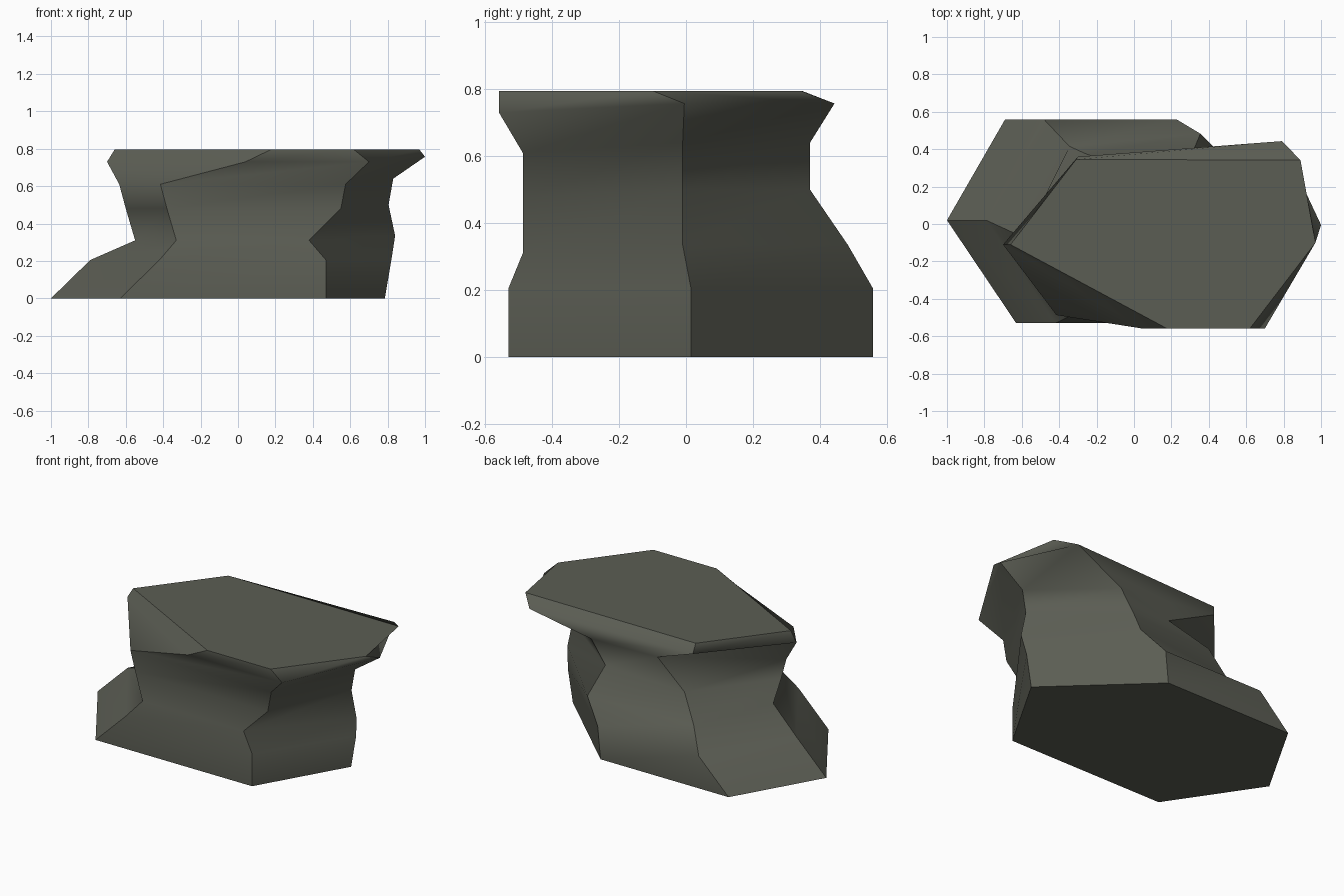
import bpy
import bmesh

if "Cube" in bpy.data.objects:
    bpy.data.objects.remove(bpy.data.objects["Cube"])

# Faceted boulder: six corner columns lofted through seven levels
LOW = (0, 0.205, 0.31, 0.48, 0.61, 0.73, 0.795)      # heights of the front and left corners
HIGH = (0, 0.205, 0.335, 0.50, 0.64, 0.757, 0.795)   # heights of the tilted right corners

# (x, y) of each corner, from the ground up
left = [(-1, .02), (-.79, .02), (-.55, -.09), (-.60, -.10), (-.635, -.10), (-.70, -.11), (-.66, -.11)]
front_left = [(-.63, -.53), (-.42, -.53), (-.33, -.487), (-.38, -.487), (-.415, -.487), (.04, -.558), (.175, -.558)]
front_right = [(.47, -.53), (.47, -.53), (.38, -.487), (.55, -.487), (.575, -.487), (.70, -.558), (.62, -.558)]
right = [(.785, .015), (.82, .015), (.84, -.01), (.805, -.01), (.83, -.01), (1, -.005), (.97, -.10)]
back_right = [(.21, .558), (.23, .558), (.355, .483), (.308, .37), (.406, .37), (.79, .443), (.89, .342)]
back_left = [(-.69, .558), (-.48, .558), (-.345, .415), (-.25, .372), (-.01, .30), (-.30, .36), (-.31, .345)]

corners = [(left, LOW), (front_left, LOW), (front_right, LOW),
           (right, HIGH), (back_right, HIGH), (back_left, LOW)]

bm = bmesh.new()
columns = [[bm.verts.new((x, y, z)) for (x, y), z in zip(path, heights)]
           for path, heights in corners]

# Sides
for i, a in enumerate(columns):
    b = columns[(i + 1) % 6]
    for k in range(6):
        bm.faces.new((a[k], b[k], b[k + 1], a[k + 1])).smooth = True

# Flat base and top
bm.faces.new([c[0] for c in reversed(columns)])
bm.faces.new([c[-1] for c in columns])

# Corner ridges and cap rims stay sharp, bends between levels stay soft
ridges = [(c[k], c[k + 1]) for c in columns for k in range(6)]
rims = [(columns[i][k], columns[(i + 1) % 6][k]) for i in range(6) for k in (0, -1)]
for pair in ridges + rims:
    bm.edges.get(pair).smooth = False
bmesh.ops.recalc_face_normals(bm, faces=bm.faces[:])

mesh = bpy.data.meshes.new("boulder")
bm.to_mesh(mesh)
bm.free()

stone = bpy.data.materials.new("dark olive stone")
stone.diffuse_color = (0.105, 0.11, 0.088, 1)
stone.use_nodes = True
stone.node_tree.nodes["Principled BSDF"].inputs["Base Color"].default_value = stone.diffuse_color
mesh.materials.append(stone)
boulder = bpy.data.objects.new("boulder", mesh)
bpy.context.collection.objects.link(boulder)
